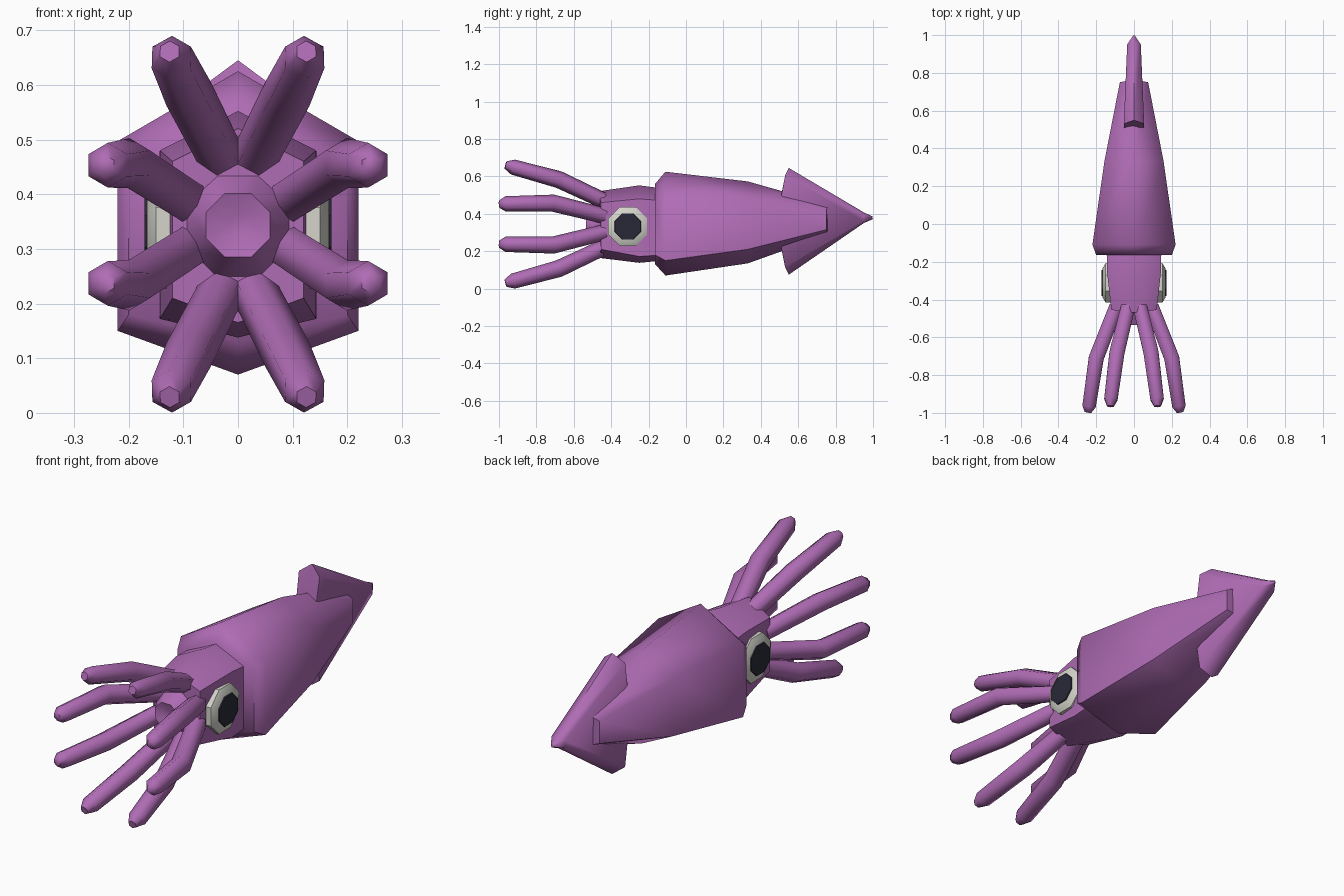
import bpy, math
from mathutils import Vector

if "Cube" in bpy.data.objects:
    bpy.data.objects.remove(bpy.data.objects["Cube"])


def material(name, rgb):
    m = bpy.data.materials.new(name)
    m.diffuse_color = (*rgb, 1)
    m.use_nodes = True
    m.node_tree.nodes["Principled BSDF"].inputs["Base Color"].default_value = m.diffuse_color
    return m


PURPLE = material("purple skin", (0.43, 0.15, 0.46))
WHITE = material("eye white", (0.66, 0.66, 0.60))
DARK = material("pupil dark", (0.022, 0.022, 0.04))


def loft(name, rings, mat, angle=62):
    """Skin a list of equal rings and close both ends."""
    n = len(rings[0])
    verts = [tuple(p) for r in rings for p in r]
    faces = []
    for k in range(len(rings) - 1):
        for i in range(n):
            j = (i + 1) % n
            faces.append((k * n + i, k * n + j, (k + 1) * n + j, (k + 1) * n + i))
    faces.append(tuple(range(n))[::-1])
    faces.append(tuple(range(len(verts) - n, len(verts))))
    me = bpy.data.meshes.new(name)
    me.from_pydata(verts, [], faces)
    me.materials.append(mat)
    ob = bpy.data.objects.new(name, me)
    bpy.context.collection.objects.link(ob)
    bpy.ops.object.select_all(action='DESELECT')
    ob.select_set(True)
    bpy.context.view_layer.objects.active = ob
    # make all normals face outwards
    bpy.ops.object.mode_set(mode='EDIT')
    bpy.ops.mesh.select_all(action='SELECT')
    bpy.ops.mesh.normals_make_consistent(inside=False)
    bpy.ops.object.mode_set(mode='OBJECT')
    bpy.ops.object.shade_smooth_by_angle(angle=math.radians(angle))
    return ob


def hexagon(y, w, top, shoulder, hip, bottom, dy=0.0):
    """Upright six-sided section; dy shifts the middle points along y."""
    return [(0, y + dy, top), (w, y, shoulder), (w, y, hip),
            (0, y + dy, bottom), (-w, y, hip), (-w, y, shoulder)]


# mantle: tapering six-sided body with a turned-in front lip
loft("mantle", [
    hexagon(-0.165, 0.20, 0.56, 0.46, 0.18, 0.13),
    hexagon(-0.11, 0.22, 0.625, 0.497, 0.15, 0.07),
    hexagon(0.33, 0.157, 0.573, 0.48, 0.21, 0.135),
    hexagon(0.75, 0.075, 0.45, 0.42, 0.315, 0.29, 0.015),
], PURPLE)

# head
loft("head", [
    hexagon(-0.455, 0.12, 0.52, 0.46, 0.21, 0.165, -0.015),
    hexagon(-0.25, 0.143, 0.552, 0.48, 0.172, 0.138),
    hexagon(-0.12, 0.145, 0.535, 0.47, 0.18, 0.15),
], PURPLE)

# tail fin: thin upright arrowhead
loft("tail_fin", [
    hexagon(0.49, 0.05, 0.40, 0.39, 0.32, 0.31),
    hexagon(0.53, 0.054, 0.645, 0.605, 0.115, 0.075, 0.02),
    hexagon(0.95, 0.036, 0.408, 0.395, 0.36, 0.35),
    hexagon(0.995, 0.006, 0.384, 0.382, 0.374, 0.372, 0.005),
], PURPLE)


def octagon_y(y, r):
    return [(r * math.cos(a), y, 0.343 + r * math.sin(a))
            for a in (math.pi / 8 + i * math.pi / 4 for i in range(8))]


# mouth hub where the arms meet, with a shallow dimple
loft("mouth", [octagon_y(-0.44, 0.11), octagon_y(-0.535, 0.063),
               octagon_y(-0.52, 0.02)], PURPLE)


def tube(name, points, radii):
    """Six-sided tube along a path of points."""
    pts = [Vector(p) for p in points]
    rings = []
    for i, p in enumerate(pts):
        d = (pts[min(i + 1, len(pts) - 1)] - pts[max(i - 1, 0)]).normalized()
        side = d.cross(Vector((0, 0, 1))).normalized()
        up = side.cross(d)
        rings.append([p + radii[i] * (math.cos(a) * side + math.sin(a) * up)
                      for a in (math.pi / 6 + k * math.pi / 3 for k in range(6))])
    loft(name, rings, PURPLE)


# arms: two paths mirrored left/right and up/down about the mouth height
MID = 0.345
ARMS = {
    "inner_arm": [(0.032, -0.44, 0.125), (0.09, -0.68, 0.238),
                  (0.122, -0.925, 0.305), (0.125, -0.965, 0.316)],
    "outer_arm": [(0.095, -0.44, 0.045), (0.20, -0.71, 0.112),
                  (0.238, -0.965, 0.108), (0.244, -0.998, 0.107)],
}
for kind, path in ARMS.items():
    for sx, lr in ((1, "right"), (-1, "left")):
        for sz, ud in ((1, "upper"), (-1, "lower")):
            tube(f"{ud}_{lr}_{kind}",
                 [(sx * x, y, MID + sz * z) for x, y, z in path],
                 [0.043, 0.046, 0.041, 0.02])


def octagon_x(x, r):
    return [(x, -0.312 + r * math.cos(a), 0.332 + r * math.sin(a))
            for a in (math.pi / 8 + i * math.pi / 4 for i in range(8))]


# eyes: bevelled white disc with a thin dark pupil plate
for s, lr in ((1, "right"), (-1, "left")):
    loft(f"{lr}_eye", [octagon_x(s * 0.11, 0.113), octagon_x(s * 0.15, 0.113),
                       octagon_x(s * 0.166, 0.085)], WHITE, 40)
    loft(f"{lr}_pupil", [octagon_x(s * 0.163, 0.077),
                         octagon_x(s * 0.171, 0.074)], DARK, 40)
